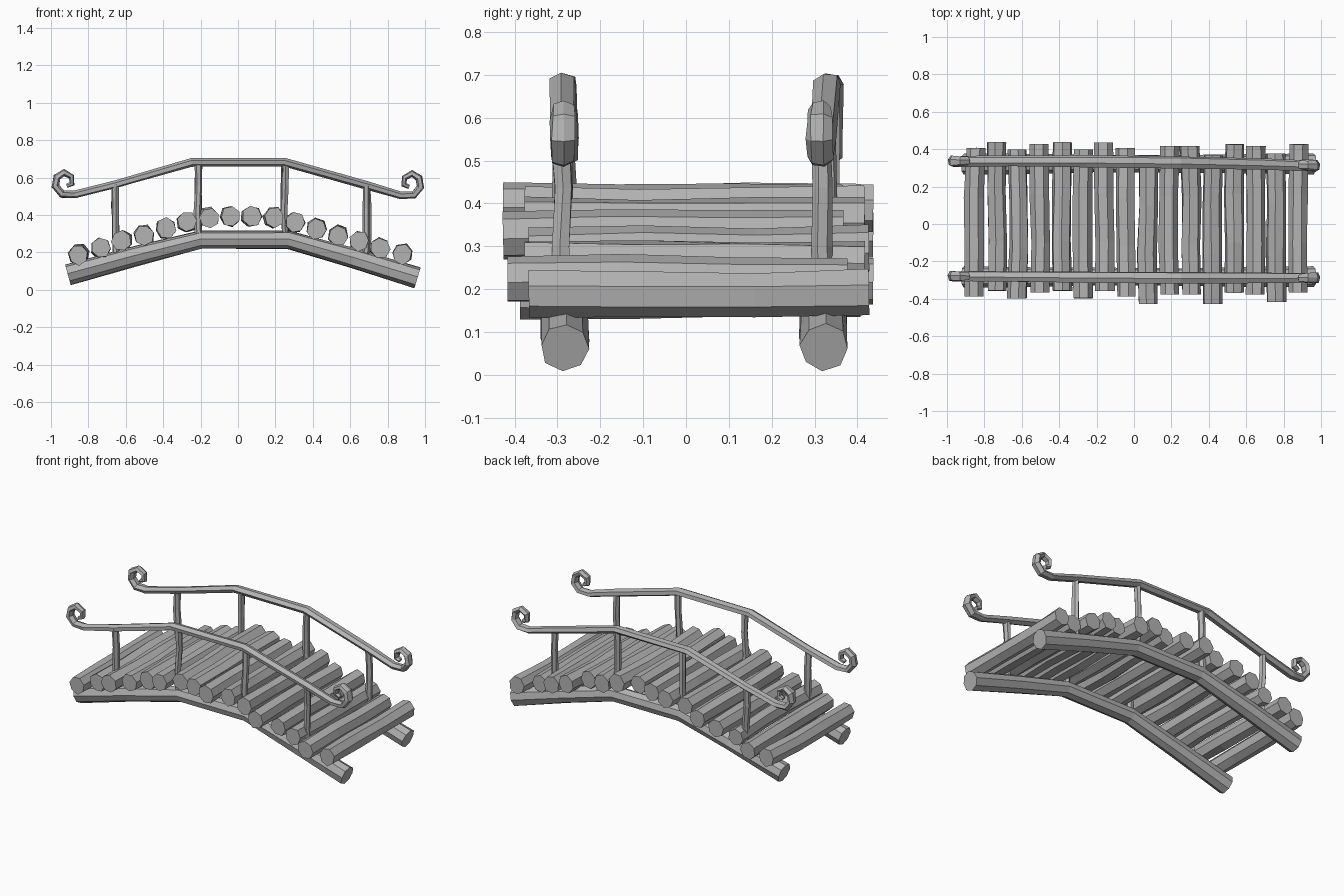
import bpy, bmesh, math, random
from mathutils import Vector

random.seed(4)
if "Cube" in bpy.data.objects:
    bpy.data.objects.remove(bpy.data.objects["Cube"], do_unlink=True)

wood = bpy.data.materials.new("grey_wood")
wood.use_nodes = True
GREY = (0.45, 0.45, 0.45, 1)
wood.diffuse_color = GREY
wood.node_tree.nodes["Principled BSDF"].inputs["Base Color"].default_value = GREY


def timber(name, path, width, depth, sides=7, side=(0, 1, 0), rough=0.1, taper=None):
    """Rough-hewn faceted bar swept along a path; side is the width direction."""
    bm = bmesh.new()
    pts = [Vector(p) for p in path]
    side = Vector(side)
    phase = random.uniform(0, math.pi)
    rings = []
    for i, p in enumerate(pts):
        a = (p - pts[i - 1]).normalized() if i else Vector()
        b = (pts[i + 1] - p).normalized() if i < len(pts) - 1 else Vector()
        normal = (a + b).normalized().cross(side).normalized()
        scale = taper[i] if taper else 1
        ring = []
        for k in range(sides):
            t = phase + math.tau * k / sides
            r = scale * random.uniform(1 - rough, 1 + rough)
            ring.append(bm.verts.new(p + r * (side * math.cos(t) * width + normal * math.sin(t) * depth)))
        rings.append(ring)
    for r0, r1 in zip(rings, rings[1:]):
        for k in range(sides):
            j = (k + 1) % sides
            bm.faces.new((r0[k], r0[j], r1[j], r1[k]))
    bm.faces.new(rings[0])
    bm.faces.new(rings[-1])
    bmesh.ops.recalc_face_normals(bm, faces=bm.faces)
    mesh = bpy.data.meshes.new(name)
    bm.to_mesh(mesh)
    bm.free()
    mesh.materials.append(wood)
    obj = bpy.data.objects.new(name, mesh)
    bpy.context.collection.objects.link(obj)


# Deck logs: half the arch heights, mirrored; each log slides a little in y
heights = [0.19, 0.222, 0.26, 0.292, 0.327, 0.36, 0.386, 0.39]
shifts = [1, 4, 0, 3, 4, 0, 4, 1, -3, 2, 2, -3, 3, 2, -2, 3]
for i, shift in enumerate(shifts):
    x = -0.85 + 0.1153 * i
    z = heights[min(i, 15 - i)]
    mid = shift * 0.01
    path = [(x + random.uniform(-0.006, 0.006), mid + y, z + random.uniform(-0.004, 0.004))
            for y in (-0.397, -0.13, 0.13, 0.397)]
    timber(f"deck_log_{i + 1}", path, 0.053, 0.055, 7, (1, 0, 0), 0.07)

# Scroll outline for the left rail end, walked from its tip outwards
scroll = [(-0.915, 0.555), (-0.888, 0.567), (-0.890, 0.605), (-0.930, 0.627),
          (-0.968, 0.603), (-0.976, 0.555), (-0.940, 0.512), (-0.87, 0.51)]
scroll_taper = [0.55, 0.7, 0.8, 0.9, 1, 1, 1, 1]
span = [(-0.65, 0.566), (-0.25, 0.682), (0.25, 0.682), (0.69, 0.558)]
rail_line = scroll + span + [(-x, z - 0.005) for x, z in reversed(scroll)]
rail_taper = scroll_taper + [1, 1.1, 1.1, 1] + scroll_taper[::-1]

for label, y0, bow, slope in (("front", -0.283, -0.004, -0.005), ("back", 0.322, 0.012, -0.012)):
    def rail_y(x):
        return y0 + bow * (1 - x * x) + slope * x

    # Carrying beam
    beam = [(-0.91, 0.082), (-0.55, 0.18), (-0.2, 0.268), (0.27, 0.268), (0.62, 0.168), (0.96, 0.065)]
    timber(label + "_beam", [(x, y0, z) for x, z in beam], 0.056, 0.056, 8, rough=0.06,
           taper=[1.02, 0.95, 0.85, 0.85, 0.95, 1.02])

    # Handrail with a scroll at each end
    timber(label + "_handrail", [(x, rail_y(x), z) for x, z in rail_line], 0.03, 0.021, 6,
           rough=0.1, taper=rail_taper)

    # Posts
    for n, (x, low, high) in enumerate(((-0.655, 0.17, 0.562), (-0.215, 0.27, 0.68),
                                        (0.25, 0.27, 0.68), (0.69, 0.16, 0.555))):
        path = [(x + random.uniform(-0.006, 0.006), rail_y(x) + random.uniform(-0.005, 0.005),
                 low + (high - low) * t) for t in (0, 0.35, 0.7, 1)]
        timber(f"{label}_post_{n + 1}", path, 0.023, 0.019, 6, rough=0.12)
